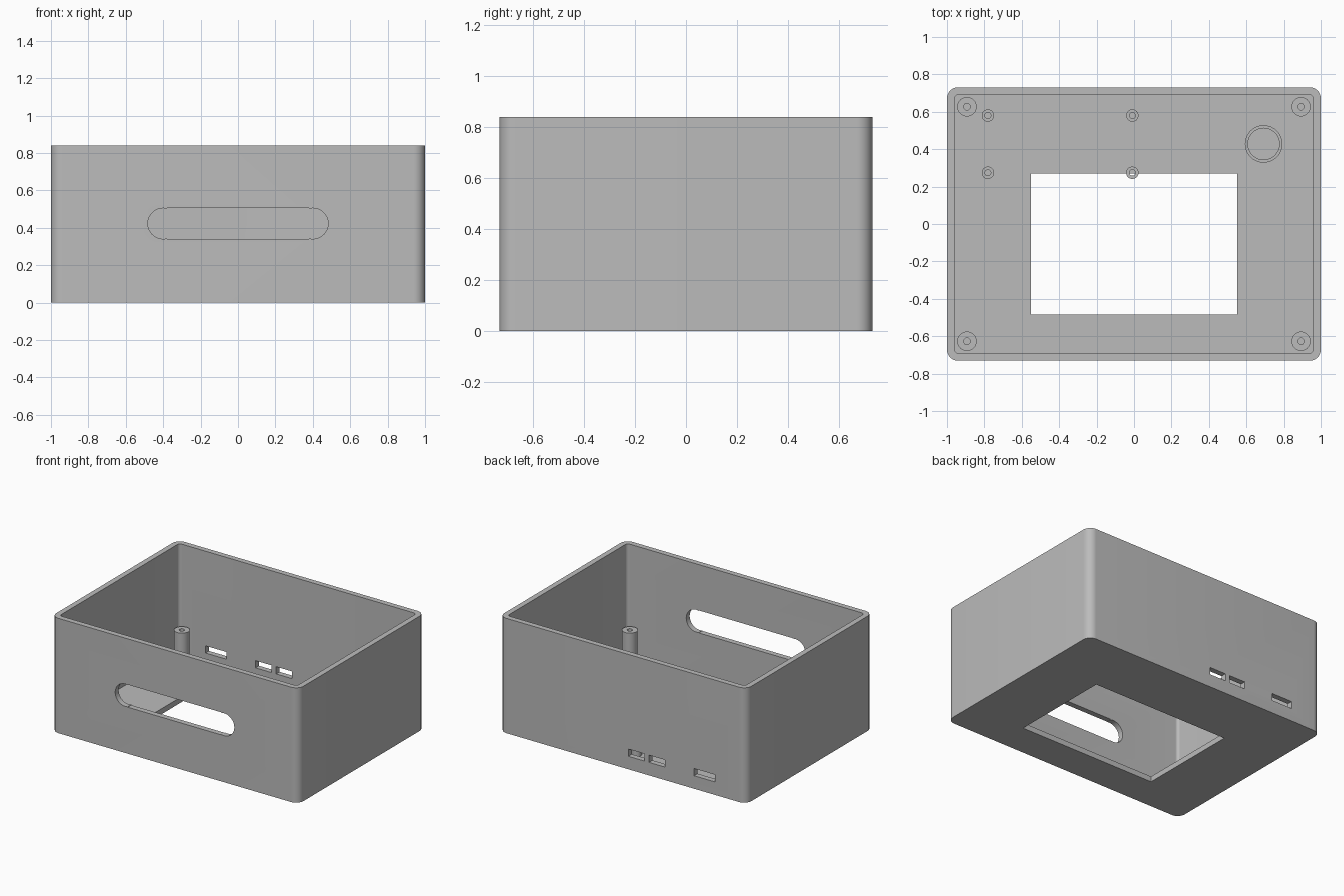
import bpy, bmesh, math
from mathutils import Vector

if "Cube" in bpy.data.objects:
    bpy.data.objects.remove(bpy.data.objects["Cube"])

HALF_X, HALF_Y, HEIGHT = 1.0, 0.731, 0.84
WALL = 0.04          # wall and floor thickness

grey = bpy.data.materials.new("plastic grey")
grey.use_nodes = True
colour = (0.5, 0.5, 0.5, 1)
grey.diffuse_color = colour
grey.node_tree.nodes["Principled BSDF"].inputs["Base Color"].default_value = colour


def add_object(name, bm):
    bmesh.ops.recalc_face_normals(bm, faces=bm.faces)
    mesh = bpy.data.meshes.new(name)
    bm.to_mesh(mesh)
    bm.free()
    mesh.materials.append(grey)
    obj = bpy.data.objects.new(name, mesh)
    bpy.context.collection.objects.link(obj)
    return obj


def prism(name, outline, direction):
    """Extrude a closed outline along a direction."""
    bm = bmesh.new()
    face = bm.faces.new([bm.verts.new(p) for p in outline])
    moved = bmesh.ops.extrude_face_region(bm, geom=[face])["geom"]
    verts = [g for g in moved if isinstance(g, bmesh.types.BMVert)]
    bmesh.ops.translate(bm, verts=verts, vec=direction)
    return add_object(name, bm)


def rounded_box(name, hx, hy, radius, z0, z1, steps=10):
    outline = []
    for i, (sx, sy) in enumerate([(1, 1), (-1, 1), (-1, -1), (1, -1)]):
        for k in range(steps + 1):
            a = (i + k / steps) * math.pi / 2
            outline.append((sx * (hx - radius) + radius * math.cos(a),
                            sy * (hy - radius) + radius * math.sin(a), z0))
    return prism(name, outline, (0, 0, z1 - z0))


def box(name, x0, x1, y0, y1, z0, z1):
    outline = [(x0, y0, z0), (x1, y0, z0), (x1, y1, z0), (x0, y1, z0)]
    return prism(name, outline, (0, 0, z1 - z0))


def wall_disc(name, x, z, radius, y0, y1, sides=48):
    angles = [2 * math.pi * k / sides for k in range(sides)]
    outline = [(x + radius * math.cos(a), y0, z + radius * math.sin(a)) for a in angles]
    return prism(name, outline, (0, y1 - y0, 0))


def tube(name, x, y, outer, inner, top, sides=40):
    """Hollow upright post standing on the floor."""
    bm = bmesh.new()
    profile = [(inner, WALL), (outer, WALL), (outer, top), (inner, top)]
    rings = []
    for k in range(sides):
        a = 2 * math.pi * k / sides
        rings.append([bm.verts.new((x + r * math.cos(a), y + r * math.sin(a), z))
                      for r, z in profile])
    for k in range(sides):
        a, b = rings[k], rings[(k + 1) % sides]
        for j in range(4):
            n = (j + 1) % 4
            bm.faces.new((a[j], b[j], b[n], a[n]))
    return add_object(name, bm)


def cut(target, cutter):
    mod = target.modifiers.new("cut", "BOOLEAN")
    mod.operation, mod.solver, mod.object = "DIFFERENCE", "EXACT", cutter
    bpy.context.view_layer.update()
    evaluated = target.evaluated_get(bpy.context.evaluated_depsgraph_get())
    mesh = bpy.data.meshes.new_from_object(evaluated)
    target.modifiers.clear()
    target.data = mesh
    bpy.data.objects.remove(cutter)


# Open-topped case
case = rounded_box("case", HALF_X, HALF_Y, 0.06, 0, HEIGHT)
cut(case, rounded_box("cavity", HALF_X - WALL, HALF_Y - WALL, 0.022, WALL, HEIGHT + 0.1))

# Rectangular window in the floor
cut(case, box("floor_window", -0.552, 0.552, -0.483, 0.27, -0.1, 0.1))

# Long round-ended slot in the front wall
front = (-HALF_Y - 0.1, -HALF_Y + 0.1)
cut(case, box("slot_middle", -0.38, 0.38, *front, 0.34, 0.505))
for side in (-1, 1):
    cut(case, wall_disc("slot_end", side * 0.4, 0.4225, 0.082, *front))

# Three connector openings in the back wall
for x, width in [(-0.11, 0.13), (-0.277, 0.13), (-0.662, 0.17)]:
    cut(case, box("port", x - width / 2, x + width / 2,
                  HALF_Y - 0.1, HALF_Y + 0.1, 0.095, 0.148))

parts = [case]

# Lid screw posts in the corners
for x in (-0.893, 0.893):
    for y in (-0.627, 0.627):
        parts.append(tube("screw_post", x, y, 0.052, 0.018, 0.25))

# Circuit board standoffs
for x in (-0.781, -0.009):
    for y in (0.274, 0.58):
        parts.append(tube("board_standoff", x, y, 0.033, 0.016, 0.08))

# Round holder ring on the floor
parts.append(tube("holder_ring", 0.692, 0.428, 0.1, 0.084, 0.09, 64))

# Smooth curved walls, keep edges sharp
bpy.ops.object.select_all(action="DESELECT")
for part in parts:
    part.select_set(True)
bpy.context.view_layer.objects.active = case
bpy.ops.object.shade_smooth_by_angle(angle=math.radians(30))
